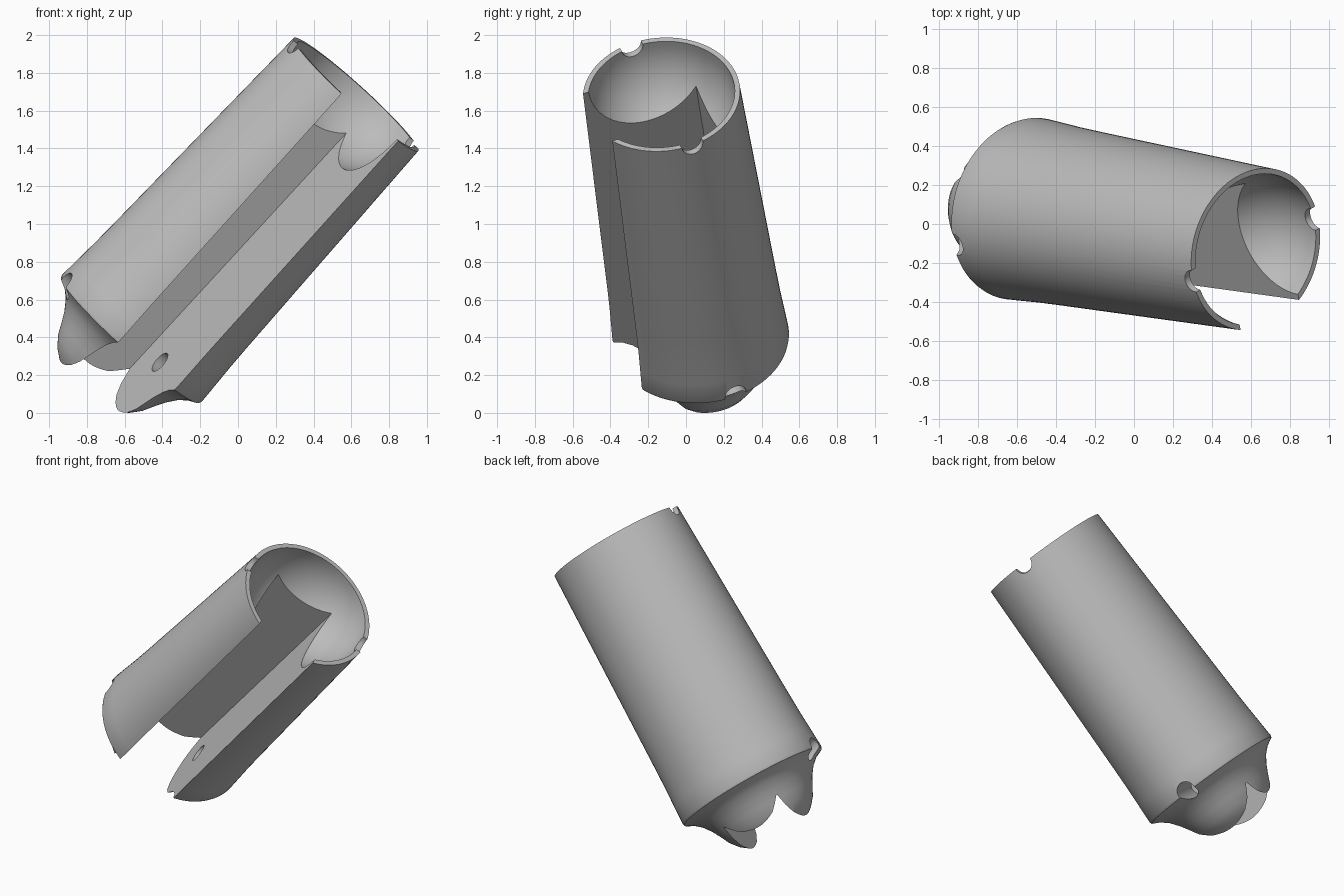
import bpy, bmesh, math
from mathutils import Matrix, Vector

if "Cube" in bpy.data.objects:
    bpy.data.objects.remove(bpy.data.objects["Cube"])

LENGTH = 1.768       # rim to rim
FLATTEN = 0.92       # body is slightly narrower towards the slot
HALF_SLOT = 0.21
SLOT_FLOOR = -0.254
PIN_RADIUS = 0.06

# Tilted frame: local x across the slot, local y out of the slot, local z along the body
along = Vector((0.672, -0.118, 0.731)).normalized()
across = Vector((-0.714, -0.369, 0.595))
across = (across - along * across.dot(along)).normalized()
outward = along.cross(across)
frame = Matrix((across, outward, along)).transposed().to_4x4()
frame.translation = (-0.572, 0.076, 0.416)

grey = bpy.data.materials.new("plain grey")
grey.use_nodes = True
colour = (0.5, 0.5, 0.5, 1)
grey.diffuse_color = colour
grey.node_tree.nodes["Principled BSDF"].inputs["Base Color"].default_value = colour


def make_object(name, bm):
    bmesh.ops.recalc_face_normals(bm, faces=bm.faces)
    mesh = bpy.data.meshes.new(name)
    bm.to_mesh(mesh)
    bm.free()
    mesh.materials.append(grey)
    obj = bpy.data.objects.new(name, mesh)
    bpy.context.collection.objects.link(obj)
    obj.matrix_world = frame
    return obj


def lathe(name, profile, sides=96):
    bm = bmesh.new()
    points = [bm.verts.new((r, 0, z)) for r, z in profile]
    edges = [bm.edges.new(pair) for pair in zip(points, points[1:])]
    bmesh.ops.spin(bm, geom=points + edges, axis=(0, 0, 1), cent=(0, 0, 0),
                   angle=math.tau, steps=sides, use_merge=True)
    bmesh.ops.remove_doubles(bm, verts=bm.verts, dist=0.0005)
    bmesh.ops.scale(bm, verts=bm.verts, vec=(1, FLATTEN, 1))
    return make_object(name, bm)


def slot_cutter():
    bm = bmesh.new()
    place = Matrix.Translation((0, SLOT_FLOOR + 0.5, LENGTH / 2))
    bmesh.ops.create_cube(bm, size=1, matrix=place @ Matrix.Diagonal((2 * HALF_SLOT, 1, 4, 1)))
    return make_object("slot_cutter", bm)


def pin_cutter(name, z):
    bm = bmesh.new()
    place = Matrix.Translation((0, 0, z)) @ Matrix.Rotation(math.pi / 2, 4, "Y")
    bmesh.ops.create_cone(bm, cap_ends=True, segments=32, radius1=PIN_RADIUS,
                          radius2=PIN_RADIUS, depth=2, matrix=place)
    return make_object(name, bm)


# Body: rounded nose, flared shoulder, tapering barrel, hollow bowl in the far end
nose = [(0, -0.405), (0.06, -0.4), (0.13, -0.38), (0.2, -0.345), (0.26, -0.3), (0.305, -0.245),
        (0.335, -0.185), (0.365, -0.13), (0.405, -0.075), (0.45, -0.035), (0.5, -0.01)]
barrel = [(0.505, 0.005), (0.499, 0.12), (0.492, 0.25), (0.487, 0.4), (0.45, LENGTH)]
steps = 16
bowl = [(0.42 * math.cos(a), LENGTH - 0.4 * math.sin(a))
        for a in (i * math.pi / 2 / steps for i in range(steps))]
body = lathe("slotted_body", nose + barrel + bowl + [(0, LENGTH - 0.4)])

# Slot along the front and cross holes at both rims
bpy.context.view_layer.objects.active = body
for cutter in (slot_cutter(), pin_cutter("lower_pin_cutter", 0), pin_cutter("upper_pin_cutter", LENGTH)):
    cutter.hide_render = True
    cut = body.modifiers.new(cutter.name, "BOOLEAN")
    cut.operation = "DIFFERENCE"
    cut.solver = "EXACT"
    cut.object = cutter
    bpy.context.view_layer.update()
    bpy.ops.object.modifier_apply(modifier=cut.name)
    bpy.data.objects.remove(cutter)

# Stand on the ground, centred
world = [body.matrix_world @ v.co for v in body.data.vertices]
low = Vector([min(p[i] for p in world) for i in range(3)])
high = Vector([max(p[i] for p in world) for i in range(3)])
middle = (low + high) / 2
body.matrix_world = Matrix.Translation((-middle.x, -middle.y, -low.z)) @ body.matrix_world

bpy.ops.object.select_all(action="DESELECT")
body.select_set(True)
bpy.ops.object.shade_smooth_by_angle(angle=math.radians(30))
